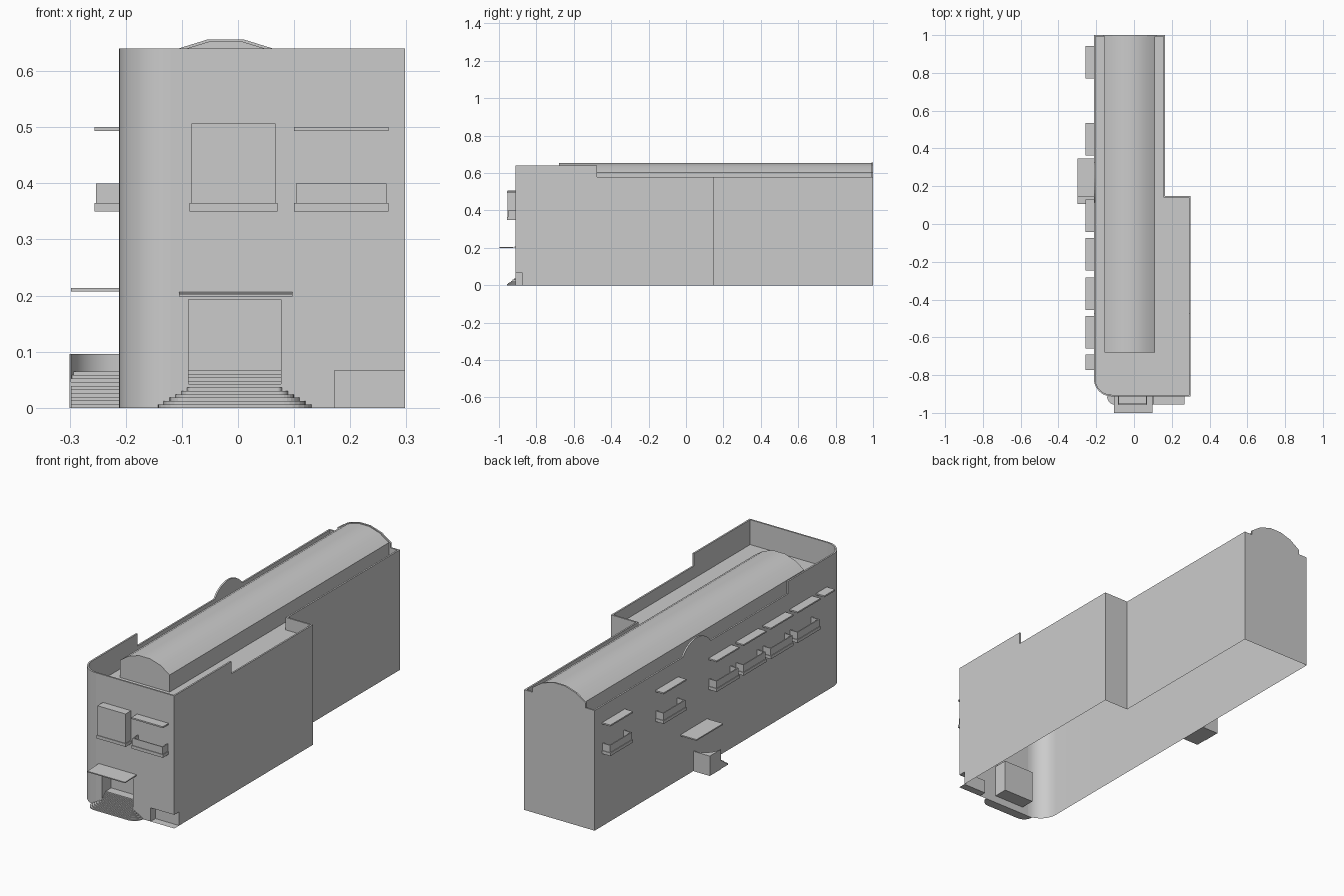
import bpy, bmesh, math
from mathutils import Vector

if "Cube" in bpy.data.objects:
    bpy.data.objects.remove(bpy.data.objects["Cube"])

L, R, F, B = -0.212, 0.298, -0.912, 1.0      # outer wall limits
STEP_Y, JOG_X, JOG_Y = -0.475, 0.165, 0.147
ROOF, LOW, HIGH, T = 0.52, 0.58, 0.64, 0.008
NX, ND, NZ = 0.172, 0.037, 0.066             # corner notch
DX0, DX1, DZ0, DZ1, DD = -0.088, 0.077, 0.036, 0.193, 0.07   # door recess


def finish(name, bm, smooth=None):
    bmesh.ops.remove_doubles(bm, verts=bm.verts, dist=1e-5)
    me = bpy.data.meshes.new(name)
    bm.to_mesh(me)
    bm.free()
    ob = bpy.data.objects.new(name, me)
    bpy.context.collection.objects.link(ob)
    if smooth:
        bpy.ops.object.select_all(action='DESELECT')
        bpy.context.view_layer.objects.active = ob
        ob.select_set(True)
        bpy.ops.object.shade_smooth_by_angle(angle=math.radians(smooth))
    return ob


def face(bm, *pts):
    return bm.faces.new([bm.verts.new(p) for p in pts])


def add_prism(bm, base, offset):
    f = face(bm, *base)
    ext = bmesh.ops.extrude_face_region(bm, geom=[f], use_keep_orig=True)
    vs = [g for g in ext['geom'] if isinstance(g, bmesh.types.BMVert)]
    bmesh.ops.translate(bm, verts=vs, vec=offset)
    bmesh.ops.recalc_face_normals(bm, faces=bm.faces)


def add_box(bm, x0, x1, y0, y1, z0, z1):
    add_prism(bm, [(x0, y0, z0), (x1, y0, z0), (x1, y1, z0), (x0, y1, z0)], (0, 0, z1 - z0))


def box(name, *lim):
    bm = bmesh.new()
    add_box(bm, *lim)
    return finish(name, bm)


# building shell: walls, parapet and roof following one plan outline
r = 0.092
plan = [(R, F, HIGH, NZ), (R, F + ND, HIGH, 0), (R, STEP_Y, LOW, 0), (R, JOG_Y, LOW, 0),
        (JOG_X, JOG_Y, LOW, 0), (JOG_X, B, LOW, 0), (L, B, LOW, 0), (L, STEP_Y, HIGH, 0)]
for i in range(11):
    a = math.pi + i * math.pi / 20
    plan.append((L + r + r * math.cos(a), F + r + r * math.sin(a), HIGH, 0))
n = len(plan)
outer = [Vector(p[:2]) for p in plan]
inner = []
for i, p in enumerate(outer):
    d0 = (p - outer[i - 1]).normalized()
    d1 = (outer[(i + 1) % n] - p).normalized()
    n0, n1 = Vector((-d0.y, d0.x)), Vector((-d1.y, d1.x))
    inner.append(p + (n0 + n1) * T / (1 + n0.dot(n1)))

bm = bmesh.new()
at = lambda v, z: (v.x, v.y, z)
for i in range(n):
    j = (i + 1) % n
    a, b, c, d = outer[i], outer[j], inner[i], inner[j]
    h, low, prev = plan[i][2], plan[i][3], plan[i - 1][2]
    if i < n - 1:
        face(bm, at(a, low), at(b, low), at(b, h), at(a, h))
    face(bm, at(a, h), at(b, h), at(d, h), at(c, h))
    face(bm, at(d, ROOF), at(c, ROOF), at(c, h), at(d, h))
    if prev != h:
        face(bm, at(a, LOW), at(c, LOW), at(c, HIGH), at(a, HIGH))
face(bm, *[at(v, ROOF) for v in inner])

# front wall with door and corner openings
xs = [L + r, DX0, DX1, NX, R]
zs = [0, DZ0, NZ, DZ1, HIGH]
for i in range(4):
    for k in range(4):
        if (i == 1 and k in (1, 2)) or (i == 3 and k < 2):
            continue
        face(bm, (xs[i], F, zs[k]), (xs[i + 1], F, zs[k]),
             (xs[i + 1], F, zs[k + 1]), (xs[i], F, zs[k + 1]))

# door recess
y = F + DD
face(bm, (DX0, y, DZ0), (DX1, y, DZ0), (DX1, y, DZ1), (DX0, y, DZ1))
face(bm, (DX0, F, DZ0), (DX0, y, DZ0), (DX0, y, DZ1), (DX0, F, DZ1))
face(bm, (DX1, y, DZ0), (DX1, F, DZ0), (DX1, F, DZ1), (DX1, y, DZ1))
face(bm, (DX0, y, DZ1), (DX1, y, DZ1), (DX1, F, DZ1), (DX0, F, DZ1))
# corner notch with its floor plate
y = F + ND
face(bm, (NX, y, 0), (R, y, 0), (R, y, NZ), (NX, y, NZ))
face(bm, (NX, F, 0), (NX, y, 0), (NX, y, NZ), (NX, F, NZ))
face(bm, (NX, y, NZ), (R, y, NZ), (R, F, NZ), (NX, F, NZ))
face(bm, (NX, F, 0), (R, F, 0), (R, y, 0), (NX, y, 0))
finish("building_shell", bm, 30)


# barrel roof and the arched gable panel at the back
def arch(half, top, base, y, cx=-0.022, segs=5, ang=0.75):
    rad = half / math.sin(ang)
    pts = [(cx - half, y, base)]
    for i in range(segs + 1):
        a = -ang + 2 * ang * i / segs
        pts.append((cx + rad * math.sin(a), y, top + rad * (math.cos(a) - 1)))
    return pts + [(cx + half, y, base)]


bm = bmesh.new()
add_prism(bm, arch(0.133, 0.655, ROOF, -0.68), (0, B - T + 0.68, 0))
finish("barrel_roof", bm, 30)
bm = bmesh.new()
add_prism(bm, arch(0.142, 0.659, LOW, B - T), (0, T, 0))
finish("back_gable", bm)

# round crest on the left parapet
bm = bmesh.new()
rad, cy, top = 0.128, 0.22, 0.635
a0 = math.acos((LOW - top + rad) / rad)
pts = []
for i in range(13):
    a = -a0 + 2 * a0 * i / 12
    pts.append((L, cy + rad * math.sin(a), top - rad + rad * math.cos(a)))
add_prism(bm, pts, (T, 0, 0))
finish("parapet_crest", bm)

# front entrance steps with rounded corners
bm = bmesh.new()
for k in range(6):
    d = 0.046 - 0.0075 * k
    w = 0.137 - 0.0105 * k
    pts = []
    for s in (-1, 1):
        arc = [(-0.006 + s * (w - d + d * math.cos(a)), F - d * math.sin(a), k * 0.006)
               for a in [q * math.pi / 12 for q in range(7)]]
        pts += arc if s < 0 else arc[::-1]
    add_prism(bm, pts, (0, 0, 0.006))
for k in range(5):
    add_box(bm, DX0, DX1, F + 0.007 * k, F + DD, DZ0 + 0.006 * k, DZ0 + 0.006 * (k + 1))
finish("entrance_steps", bm)

# front canopy, slightly sloped
bm = bmesh.new()
add_prism(bm, [(-0.105, F, 0.201), (-0.105, F, 0.206), (-0.105, -1.0, 0.203), (-0.105, -1.0, 0.198)],
          (0.202, 0, 0))
finish("entrance_canopy", bm)

# bay window
box("bay_window", -0.083, 0.067, -0.954, F, 0.365, 0.507)
box("bay_window_base", -0.086, 0.07, -0.957, F, 0.35, 0.365)


# balconies: local u runs along the wall, v points out of it
def balcony(name, u0, u1, to_world, full=True):
    parts = [(u0, u1, 0, 0.044, 0.493, 0.5)]
    if full:
        e, t = 0.003, 0.005
        parts += [(u0, u1, 0, 0.044, 0.35, 0.365),
                  (u0 + e, u1 - e, 0.041 - t, 0.041, 0.365, 0.4),
                  (u0 + e, u0 + e + t, 0, 0.041 - t, 0.365, 0.4),
                  (u1 - e - t, u1 - e, 0, 0.041 - t, 0.365, 0.4)]
    bm = bmesh.new()
    for p in parts:
        add_box(bm, *to_world(*p[:4]), p[4], p[5])
    finish(name, bm)


balcony("front_balcony", 0.1, 0.268, lambda a, b, c, d: (a, b, F - d, F - c))
side = lambda a, b, c, d: (L - d, L - c, a, b)
for i, y0 in enumerate((0.77, 0.363, -0.042, -0.247, -0.455, -0.66)):
    balcony(f"side_balcony_{i + 1}", y0, y0 + 0.173, side)
balcony("side_ledge", -0.772, -0.69, side, full=False)

# side entrance: canopy, stairs and curved cheek wall
box("side_canopy", -0.298, L, 0.142, 0.346, 0.207, 0.213)
bm = bmesh.new()
for k in range(10):
    add_box(bm, -0.298, L, 0.105 + 0.009 * k, 0.245, 0.0065 * k, 0.0065 * (k + 1))
finish("side_stairs", bm)
bm = bmesh.new()
pts = [(-0.3, 0.247, 0)]
for i in range(9):
    a = i * math.pi / 16
    pts.append((L - 0.086 * math.cos(a), 0.16 + 0.083 * math.sin(a), 0))
pts.append((L, 0.247, 0))
pts.insert(1, (-0.3, 0.16, 0))
add_prism(bm, pts, (0, 0, 0.096))
finish("side_stair_wall", bm, 30)
